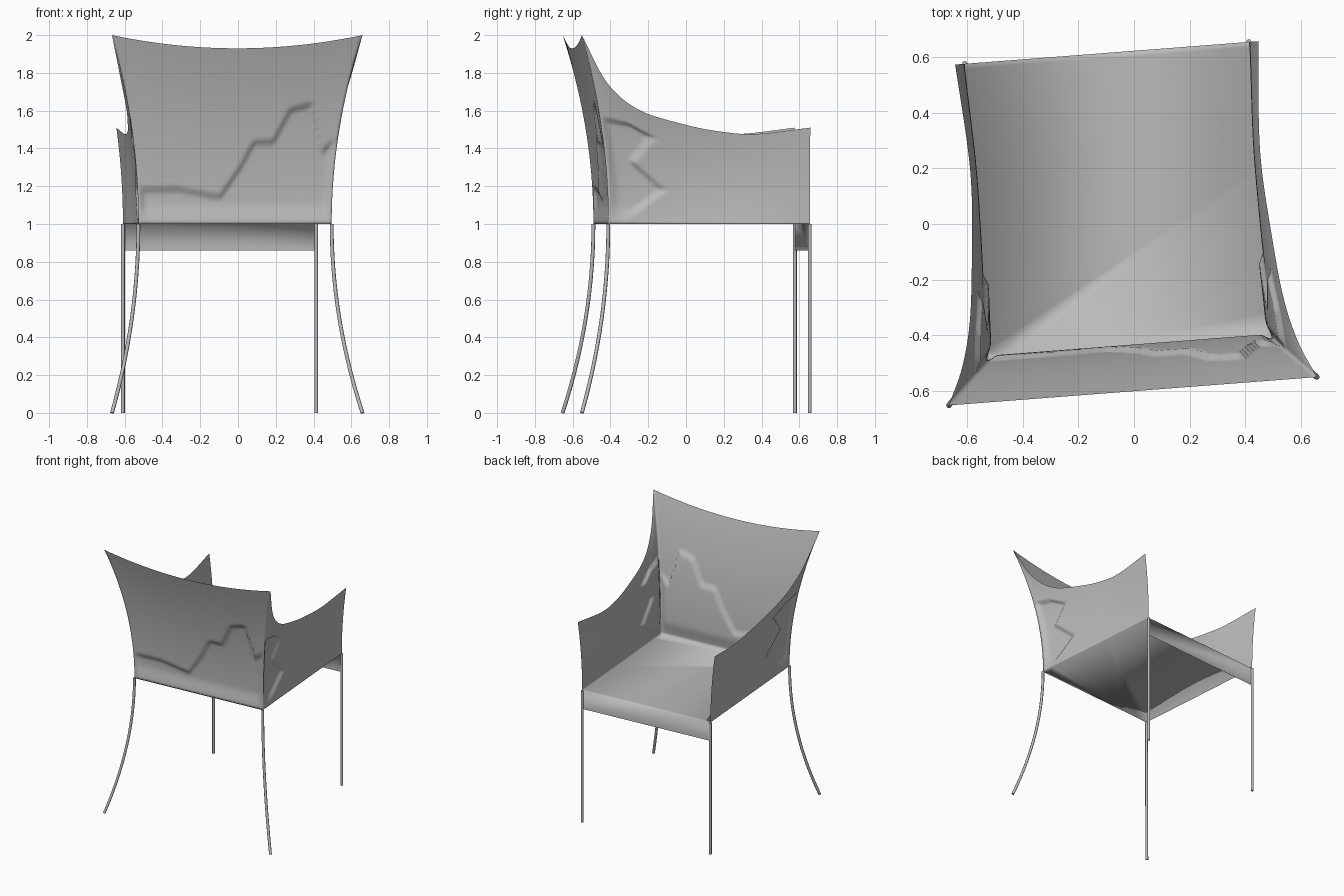
import bpy, bmesh, math
from mathutils import Vector, Matrix

cube = bpy.data.objects.get("Cube")
if cube:
    bpy.data.objects.remove(cube, do_unlink=True)

# The whole chair stands slightly turned
PLACE = Matrix.Translation((-0.05, -0.004, 0)) @ Matrix.Rotation(math.radians(4.4), 4, 'Z')
HALF, BACK, FRONT, SEAT, FLARE = 0.513, -0.448, 0.622, 1.0, 0.152


def material(name, value):
    m = bpy.data.materials.new(name)
    m.use_nodes = True
    col = (value, value, value, 1)
    m.diffuse_color = col
    m.node_tree.nodes["Principled BSDF"].inputs["Base Color"].default_value = col
    return m


grey = material("plain grey", 0.5)


def spline(pts, f):
    """Smooth curve through points, f from 0 to 1."""
    n = len(pts) - 1
    i = min(int(f * n), n - 1)
    t = f * n - i
    p1, p2 = Vector(pts[i]), Vector(pts[i + 1])
    p0 = Vector(pts[i - 1]) if i else 2 * p1 - p2
    p3 = Vector(pts[i + 2]) if i + 2 <= n else 2 * p2 - p1
    return 0.5 * (2 * p1 + (p2 - p0) * t + (2 * p0 - 5 * p1 + 4 * p2 - p3) * t * t
                  + (3 * p1 - p0 - 3 * p2 + p3) * t ** 3)


def lookup(pts, x):
    """Straight-line reading of a ragged fold line."""
    for (x0, y0), (x1, y1) in zip(pts, pts[1:]):
        if x <= x1:
            return y0 + (y1 - y0) * max(0, x - x0) / (x1 - x0)
    return pts[-1][1]


def step(v):
    v = min(1, max(0, v))
    return v * v * (3 - 2 * v)


def corner(t, up=1):
    """Flared post line, shared by back corners and back legs."""
    return Vector((HALF + FLARE * t * t, BACK - FLARE * t * t, SEAT + up * t))


back_fold = [(-0.55, 1.2), (-0.3, 1.2), (-0.08, 1.16), (0.03, 1.32), (0.1, 1.45), (0.2, 1.45),
             (0.29, 1.62), (0.4, 1.65), (0.46, 1.4), (0.57, 1.5)]
side_fold = [(1.0, -0.38), (1.18, -0.14), (1.33, -0.31), (1.46, -0.2), (1.53, -0.33), (1.56, -0.6)]
arm_top = [(0.665, -0.6, 2), (0.605, -0.463, 1.75), (0.564, -0.29, 1.605), (0.538, -0.038, 1.525),
           (0.524, 0.164, 1.487), (0.527, 0.34, 1.477), (0.548, FRONT, 1.51)]


def back_point(f, t):
    a = 2 * f - 1
    p = corner(t)
    p.x *= a
    p.z = SEAT + t * (1 - 0.07 * (1 - a * a))
    edge = step((1 - abs(a)) * 12) * step(t * 8)
    p.y += 0.018 * edge * step((lookup(back_fold, p.x) - p.z) / 0.035)
    return p


def side_point(f, t):
    low0, low1 = Vector((HALF, BACK, SEAT)), Vector((HALF, FRONT, SEAT))
    top0, top1 = Vector(arm_top[0]), Vector(arm_top[-1])
    e1 = Vector((HALF + 0.035 * t * t, FRONT, SEAT + 0.51 * t))
    p = low0.lerp(low1, f).lerp(spline(arm_top, f), t)
    p += (1 - f) * (corner(t) - low0.lerp(top0, t)) + f * (e1 - low1.lerp(top1, t))
    edge = step(f * 15) * step(t * 8)
    p.x -= 0.018 * edge * step((lookup(side_fold, p.z) - p.y) / 0.035)
    return p


def sheet(bm, func, nu, nv):
    grid = [[bm.verts.new(func(i / nu, j / nv)) for j in range(nv + 1)] for i in range(nu + 1)]
    for i in range(nu):
        for j in range(nv):
            bm.faces.new((grid[i][j], grid[i + 1][j], grid[i + 1][j + 1], grid[i][j + 1]))


# Fabric shell: back, two sides, flat seat and front apron as one smooth sheet
bm = bmesh.new()
sheet(bm, back_point, 72, 56)
sheet(bm, side_point, 56, 56)
sheet(bm, lambda f, t: Vector((-1, 1, 1)) * side_point(f, t), 56, 56)
bmesh.ops.remove_doubles(bm, verts=bm.verts[:], dist=0.0005)
ring = [v for v in bm.verts if abs(v.co.z - SEAT) < 0.0005]
ring.sort(key=lambda v: math.atan2(v.co.y, v.co.x))
bm.faces.new(ring)
front = [v for v in ring if v.co.y > FRONT - 0.001]
front.sort(key=lambda v: v.co.x)
hem = [bm.verts.new((v.co.x, FRONT, 0.86)) for v in front]
bm.faces.new((front[0], front[-1], hem[-1], hem[0]))
bmesh.ops.recalc_face_normals(bm, faces=bm.faces[:])
for face in bm.faces:
    face.smooth = True
bm.transform(PLACE)
mesh = bpy.data.meshes.new("fabric_shell")
bm.to_mesh(mesh)
bm.free()
mesh.materials.append(grey)
bpy.context.collection.objects.link(bpy.data.objects.new("fabric_shell", mesh))


# Thin tube legs
def leg(name, pts):
    cu = bpy.data.curves.new(name, 'CURVE')
    cu.dimensions = '3D'
    cu.bevel_depth = 0.01
    cu.bevel_resolution = 2
    cu.use_fill_caps = True
    sp = cu.splines.new('POLY')
    sp.points.add(len(pts) - 1)
    for point, p in zip(sp.points, pts):
        point.co = (*(PLACE @ p), 1)
    cu.materials.append(grey)
    bpy.context.collection.objects.link(bpy.data.objects.new(name, cu))


for side, s in (("left", 1), ("right", -1)):
    flip = Vector((s, 1, 1))
    leg("back_leg_" + side, [flip * corner(i / 14, -1) for i in range(15)])
    leg("front_leg_" + side, [Vector((s * HALF, FRONT, z)) for z in (SEAT, 0)])
